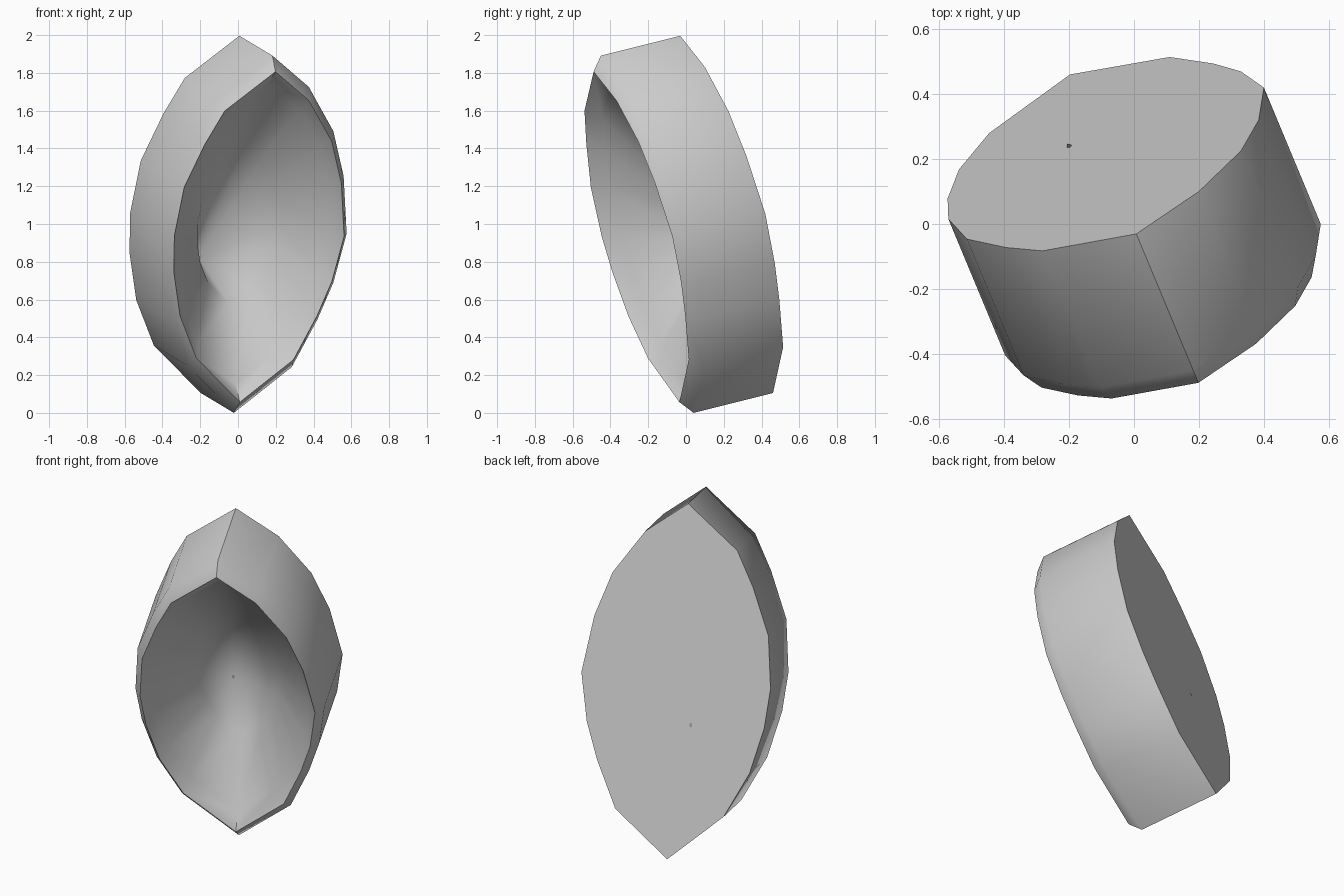
import bpy, bmesh, math
from mathutils import Vector

if "Cube" in bpy.data.objects:
    bpy.data.objects.remove(bpy.data.objects["Cube"])

# Local frame of the tilted shell: sideways, lengthwise and depth directions
C = Vector((-0.095, 0.215, 1.055))
U = Vector((0.923, 0.384, 0.0))
V = Vector((0.104, -0.25, 0.963))
N = Vector((-0.375, 0.90, 0.225))

# Pointed oval outline, 16 sides
outline = [(0, .982), (-.287, .75), (-.387, .555), (-.488, .296), (-.517, .005),
           (-.495, -.213), (-.428, -.47), (-.299, -.72), (0, -.982),
           (.304, -.73), (.421, -.47), (.49, -.266), (.536, .003),
           (.483, .32), (.396, .567), (.228, .81)]

# Rings from the back edge, round the rim and into the bowl: (scale, depth)
rings = [(1, 0), (1, -.467), (.925, -.53), (.84, -.45), (.44, -.24)]


def place(a, b, d):
    return C + U * a + V * b + N * d


bm = bmesh.new()
loops = [[bm.verts.new(place(a * s, b * s, d)) for a, b in outline] for s, d in rings]
count = len(outline)

# Outer wall, rounded rim and bowl wall
for r0, r1 in zip(loops, loops[1:]):
    for i in range(count):
        j = (i + 1) % count
        bm.faces.new((r0[i], r0[j], r1[j], r1[i]))

# Flat back fan, and bowl floor whose off-centre tip just breaks through it
for ring, tip in ((loops[0], (0, 0, 0)), (loops[-1], (-.09, -.24, .008))):
    apex = bm.verts.new(place(*tip))
    for i in range(count):
        bm.faces.new((ring[i], ring[(i + 1) % count], apex))

bmesh.ops.recalc_face_normals(bm, faces=bm.faces)
bottom = min(v.co.z for v in bm.verts)
for v in bm.verts:
    v.co.z -= bottom
mesh = bpy.data.meshes.new("hollow_shell")
bm.to_mesh(mesh)
bm.free()
shell = bpy.data.objects.new("hollow_shell", mesh)
bpy.context.collection.objects.link(shell)

# Smooth walls with sharp tips and back edge
bpy.context.view_layer.objects.active = shell
shell.select_set(True)
bpy.ops.object.shade_smooth_by_angle(angle=math.radians(50))
